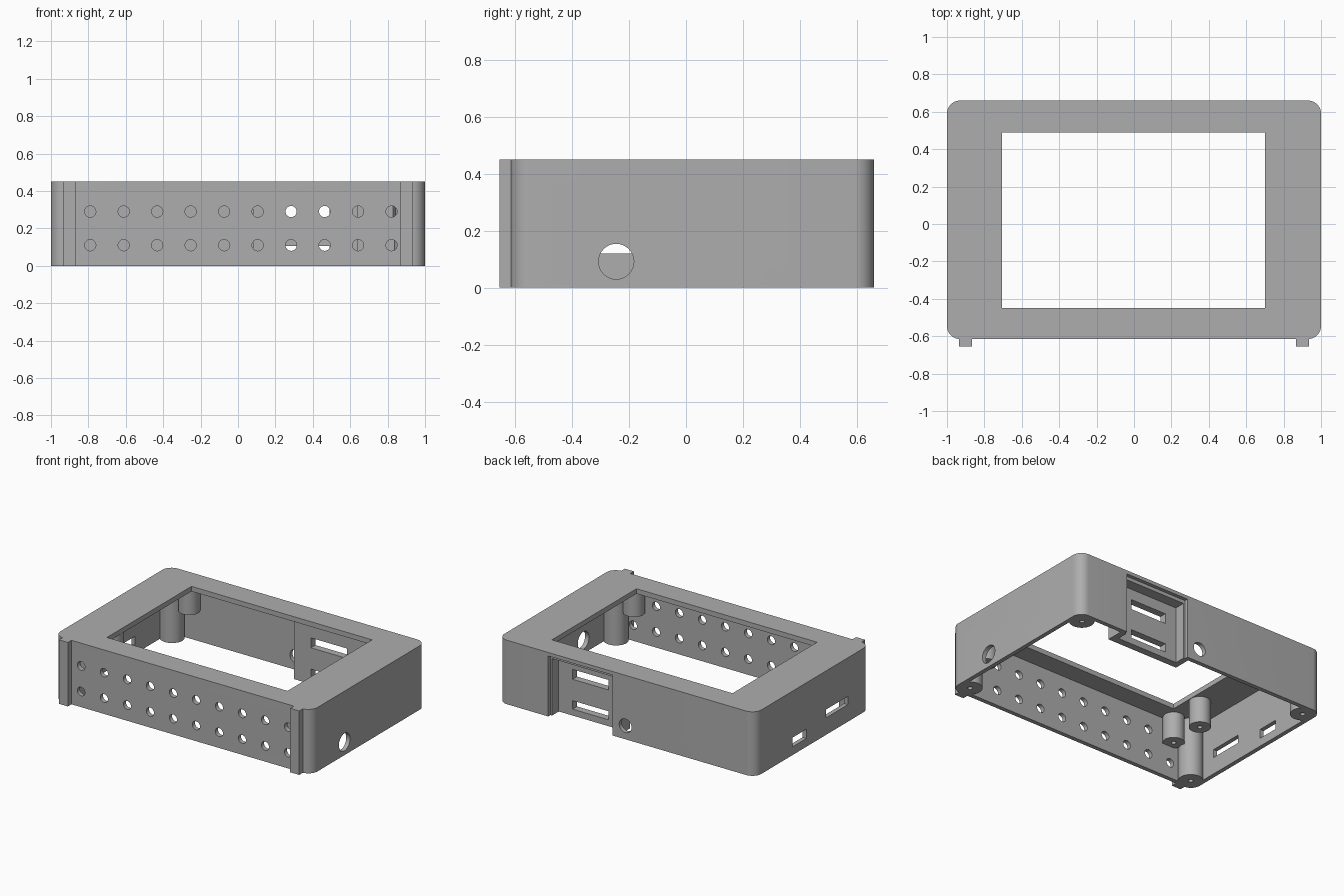
import bpy, bmesh, math
from mathutils import Matrix

cube = bpy.data.objects.get("Cube")
if cube:
    bpy.data.objects.remove(cube, do_unlink=True)

grey = bpy.data.materials.new("plain grey")
grey.use_nodes = True
COLOUR = (0.42, 0.42, 0.42, 1)
grey.diffuse_color = COLOUR
grey.node_tree.nodes["Principled BSDF"].inputs["Base Color"].default_value = COLOUR


def finish(bm, name):
    bmesh.ops.recalc_face_normals(bm, faces=bm.faces)
    mesh = bpy.data.meshes.new(name)
    bm.to_mesh(mesh)
    bm.free()
    mesh.materials.append(grey)
    ob = bpy.data.objects.new(name, mesh)
    bpy.context.collection.objects.link(ob)
    return ob


def box(name, x, y, z, radius=0):
    """Box from (min, max) pairs, with optional rounded upright edges."""
    bm = bmesh.new()
    bmesh.ops.create_cube(bm, size=1)
    for v in bm.verts:
        v.co = [r[0] if c < 0 else r[1] for c, r in zip(v.co, (x, y, z))]
    if radius:
        upright = [e for e in bm.edges if abs(e.verts[0].co.z - e.verts[1].co.z) > 0.1]
        bmesh.ops.bevel(bm, geom=upright, offset=radius, segments=10,
                        profile=0.5, affect='EDGES')
    return finish(bm, name)


def rod(name, centre, radius, length, axis='Z', sides=32):
    turn = {'X': Matrix.Rotation(math.pi / 2, 4, 'Y'),
            'Y': Matrix.Rotation(math.pi / 2, 4, 'X'),
            'Z': Matrix.Identity(4)}[axis]
    bm = bmesh.new()
    bmesh.ops.create_cone(bm, cap_ends=True, segments=sides, radius1=radius,
                          radius2=radius, depth=length,
                          matrix=Matrix.Translation(centre) @ turn)
    return finish(bm, name)


def combine(target, tool, operation):
    mod = target.modifiers.new("shape", 'BOOLEAN')
    mod.operation = operation
    mod.solver = 'EXACT'
    mod.object = tool
    bpy.context.view_layer.update()
    result = bpy.data.meshes.new_from_object(
        target.evaluated_get(bpy.context.evaluated_depsgraph_get()))
    target.modifiers.clear()
    target.data = result
    bpy.data.objects.remove(tool, do_unlink=True)


TOP, WALL = 0.45, 0.03
FRONT, BACK = -0.615, 0.66

# Rounded shell, open below, with a window in the roof
case = box("case", (-1, 1), (FRONT, BACK), (0, TOP), 0.07)


def add(tool):
    combine(case, tool, 'UNION')


def cut(tool):
    combine(case, tool, 'DIFFERENCE')


cut(box("cavity", (-1 + WALL, 1 - WALL), (FRONT + WALL, BACK - WALL),
        (-0.1, TOP - 0.035), 0.04))
cut(box("window", (-0.705, 0.7), (-0.45, 0.49), (0.3, 0.6)))

# Corner posts and short hanging posts, each with a screw hole
posts = [(s * 0.915, y, 0) for s in (-1, 1) for y in (-0.53, 0.575)]
posts += [(s * 0.778, y, 0.23) for s in (-1, 1) for y in (-0.535, 0.57)]
posts.append((-0.778, -0.277, 0.23))
for x, y, z in posts:
    radius = 0.08 if z == 0 else 0.07
    height = TOP - 0.01 - z
    add(rod("post", (x, y, z + height / 2), radius, height))
for x, y, z in posts:
    cut(rod("screw_hole", (x, y, z), 0.016, 0.24, sides=16))

# Stepped connector recess in the back wall
add(box("recess_block", (0.08, 0.64), (0.51, 0.65), (0, TOP - 0.01)))
cut(box("recess_outer", (0.11, 0.61), (0.635, 0.8), (-0.1, 0.425)))
cut(box("recess_inner", (0.122, 0.598), (0.56, 0.8), (-0.1, 0.4)))
for low, high in ((0.045, 0.105), (0.255, 0.325)):
    cut(box("recess_slot", (0.21, 0.49), (0.45, 0.6), (low, high)))

# Round ports in the back and the left side
cut(rod("back_port", (0.01, BACK, 0.095), 0.048, 0.2, 'Y'))
cut(rod("side_port", (1, -0.245, 0.092), 0.062, 0.2, 'X'))

# Slots in the right side
cut(box("long_slot", (-1.1, -0.9), (-0.37, -0.13), (0.12, 0.178)))
cut(box("short_slot", (-1.1, -0.9), (0.09, 0.243), (0.058, 0.123)))

# Two rows of vent holes in the front
for i in range(10):
    for z in (0.11, 0.29):
        cut(rod("vent", (-0.79 + i * 0.179, FRONT, z), 0.03, 0.065, 'Y', 24))

# Upright ribs on the front
for name, s in (("left_rib", 1), ("right_rib", -1)):
    box(name, sorted((s * 0.865, s * 0.935)), (-0.655, FRONT + 0.01), (0, TOP))

bpy.ops.object.select_all(action='DESELECT')
case.select_set(True)
bpy.context.view_layer.objects.active = case
bpy.ops.object.shade_smooth_by_angle(angle=math.radians(30))
